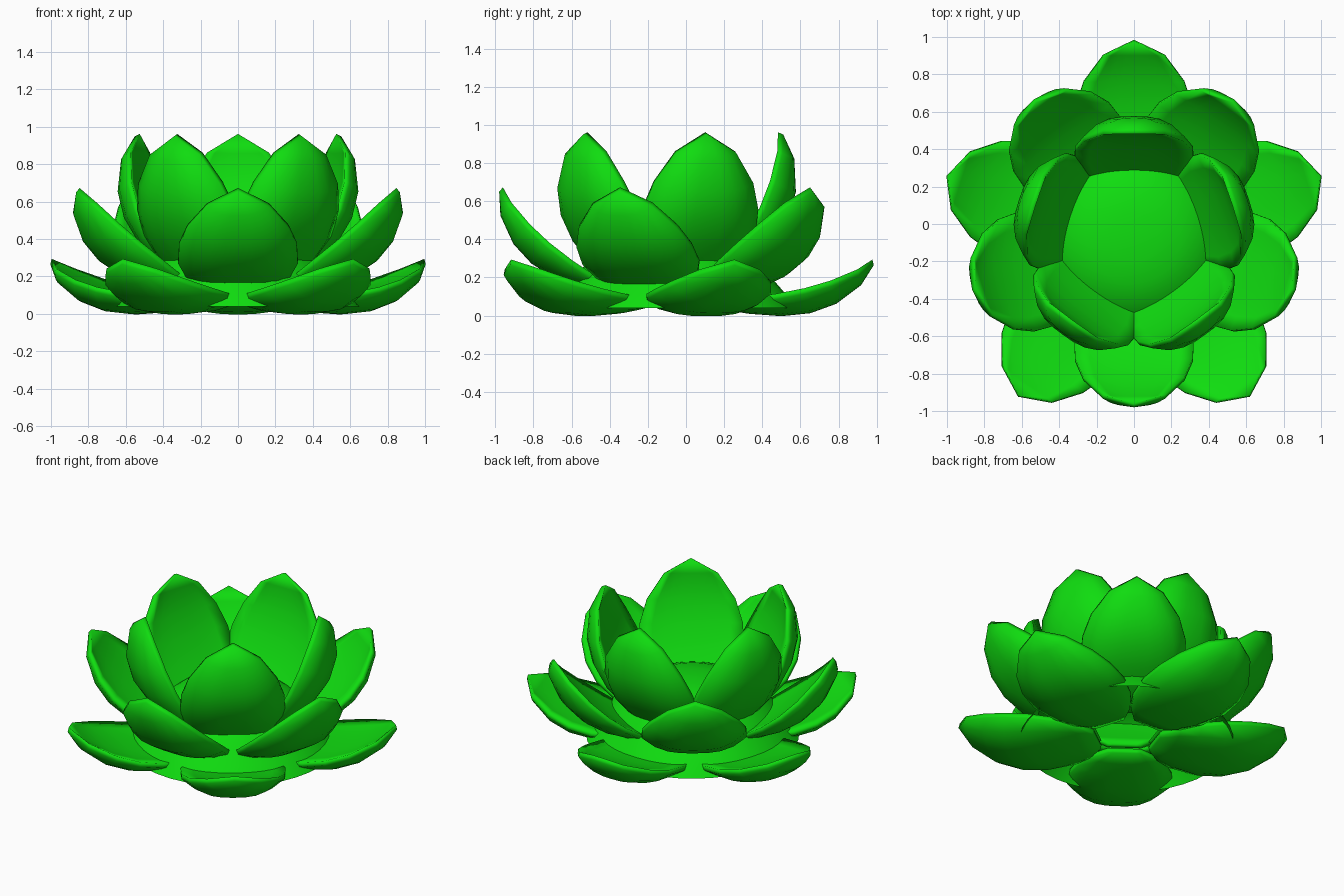
import bpy, bmesh, math

if "Cube" in bpy.data.objects:
    bpy.data.objects.remove(bpy.data.objects["Cube"])

CENTRE_Y = -0.07

green = bpy.data.materials.new("leaf green")
green.use_nodes = True
color = (0.005, 0.72, 0.005, 1)
green.diffuse_color = color
green.node_tree.nodes["Principled BSDF"].inputs["Base Color"].default_value = color


def finish(bm, name):
    """Turn a bmesh into a smooth green mesh."""
    bmesh.ops.recalc_face_normals(bm, faces=bm.faces)
    mesh = bpy.data.meshes.new(name)
    bm.to_mesh(mesh)
    bm.free()
    mesh.materials.append(green)
    for p in mesh.polygons:
        p.use_smooth = True
    return mesh


def place(mesh, name, angle=0.0):
    ob = bpy.data.objects.new(name, mesh)
    ob.location = (0, CENTRE_Y, 0)
    ob.rotation_euler.z = angle
    bpy.context.collection.objects.link(ob)


# Petal outline: position along the length, half width
OUTLINE = [(0, .10), (.1, .20), (.22, .27), (.4, .32), (.57, .315),
           (.73, .27), (.9, .165), (1, 0)]
COLS = 8
RIM = .03
DISH = .02


def petal_mesh(name, base, tip, bulge, edge):
    """Thick petal in the radial plane: rounded back, nearly flat inside."""
    dr, dz = tip[0] - base[0], tip[1] - base[1]
    length = math.hypot(dr, dz)
    nr, nz = dz / length, -dr / length      # outward direction
    bm = bmesh.new()

    def layer(depth):
        """One skin of the petal; returns its boundary loop."""
        rows = []
        for t, half in OUTLINE:
            f = max(0, math.sin(math.pi * t ** 1.3)) ** .7
            steps = range(COLS + 1) if half else [COLS // 2]
            row = []
            for j in steps:
                s = 2 * j / COLS - 1
                w = depth(f, 1 - abs(s) ** 3)
                row.append(bm.verts.new((base[0] + dr * t + nr * w, half * s,
                                         base[1] + dz * t + nz * w)))
            rows.append(row)
        for a, b in zip(rows[:-2], rows[1:-1]):
            for j in range(COLS):
                bm.faces.new((a[j], a[j + 1], b[j + 1], b[j]))
        for j in range(COLS):
            bm.faces.new((rows[-2][j], rows[-2][j + 1], rows[-1][0]))
        left = [r[0] for r in rows]
        right = [r[-1] for r in rows[-2::-1]]
        return left + right + rows[0][-2:0:-1]

    back = layer(lambda f, c: f * (edge + (bulge - edge) * c))
    front = layer(lambda f, c: f * (edge + DISH * c) - RIM)
    for i in range(len(back)):              # rim joining both skins
        bm.faces.new((back[i - 1], back[i], front[i], front[i - 1]))
    return finish(bm, name)


# Three tiers of five petals: name, base, tip, bulge, edge bulge, first angle
TIERS = [
    ("outer_petal", (.19, .05), (1.055, .265), .165, .06, 90),
    ("middle_petal", (.25, .08), (.91, .65), .175, .06, -90),
    ("inner_petal", (.21, .10), (.58, .95), .2, .07, 90),
]
for name, base, tip, bulge, edge, first in TIERS:
    mesh = petal_mesh(name, base, tip, bulge, edge)
    for i in range(5):
        place(mesh, f"{name}_{i + 1}", math.radians(first + 72 * i))

# Flower heart: dome with a spreading foot, open underneath
PROFILE = [(.65, .04), (.62, .08), (.57, .14), (.50, .22), (.43, .30),
           (.35, .36), (.25, .4), (.13, .42), (0, .425)]
bm = bmesh.new()
verts = [bm.verts.new((r, 0, z)) for r, z in PROFILE]
edges = [bm.edges.new(pair) for pair in zip(verts, verts[1:])]
bmesh.ops.spin(bm, geom=verts + edges, cent=(0, 0, 0), axis=(0, 0, 1),
               angle=2 * math.pi, steps=40)
bmesh.ops.remove_doubles(bm, verts=bm.verts, dist=1e-4)
place(finish(bm, "flower_heart"), "flower_heart")
